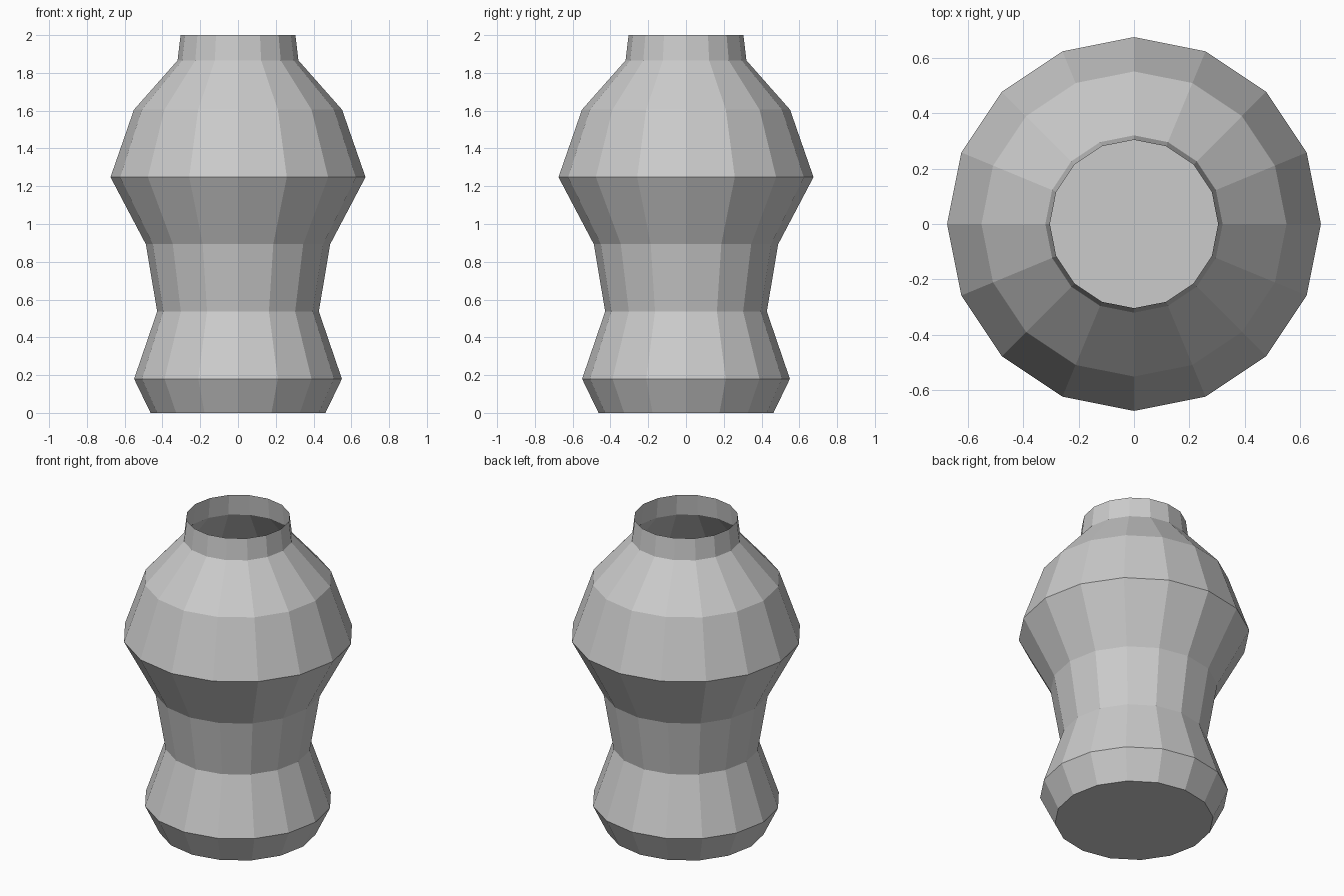
import bpy, bmesh, math

if "Cube" in bpy.data.objects:
    bpy.data.objects.remove(bpy.data.objects["Cube"])

SIDES = 16
# radius, height from foot to rim
PROFILE = [(0.463, 0.0), (0.55, 0.18), (0.428, 0.537), (0.488, 0.893),
           (0.675, 1.248), (0.551, 1.605), (0.32, 1.866), (0.304, 2.0)]

clay = bpy.data.materials.new("grey clay")
clay.diffuse_color = (0.6, 0.6, 0.6, 1.0)
clay.use_nodes = True
clay.node_tree.nodes["Principled BSDF"].inputs["Base Color"].default_value = clay.diffuse_color

bm = bmesh.new()

# Stacked rings of the faceted body
rings = []
for r, z in PROFILE:
    angles = [2 * math.pi * i / SIDES for i in range(SIDES)]
    rings.append([bm.verts.new((r * math.cos(a), r * math.sin(a), z)) for a in angles])

# Thin wall, open at the rim
for low, high in zip(rings, rings[1:]):
    for i in range(SIDES):
        j = (i + 1) % SIDES
        bm.faces.new((low[i], low[j], high[j], high[i]))

# Flat base
bm.faces.new(list(reversed(rings[0])))

mesh = bpy.data.meshes.new("vase")
bm.to_mesh(mesh)
bm.free()
mesh.materials.append(clay)
vase = bpy.data.objects.new("vase", mesh)
bpy.context.collection.objects.link(vase)
